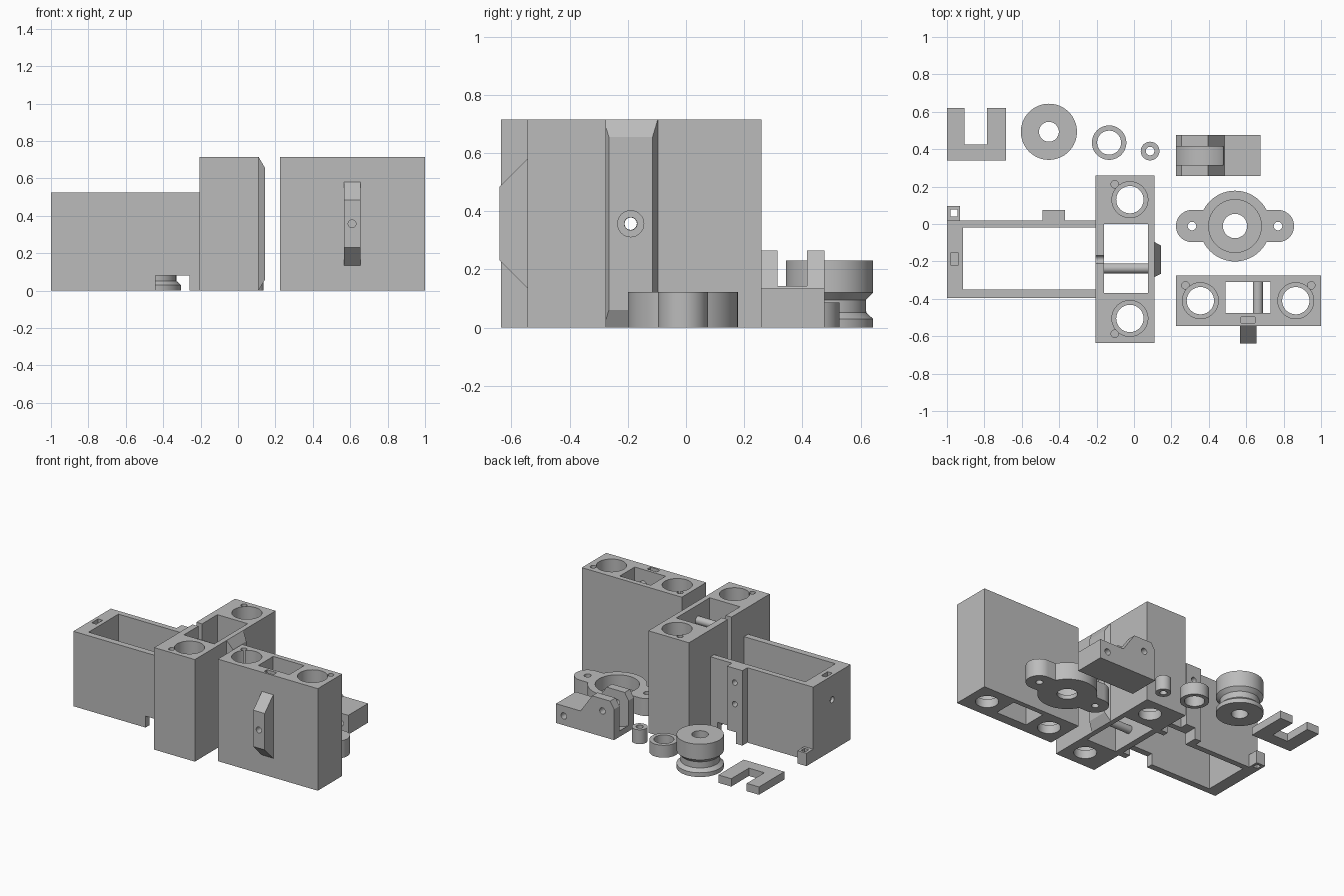
import bpy, bmesh, math
from mathutils import Matrix, Vector

if "Cube" in bpy.data.objects:
    bpy.data.objects.remove(bpy.data.objects["Cube"])

grey = bpy.data.materials.new("plain grey")
grey.diffuse_color = (0.5, 0.5, 0.5, 1)
grey.use_nodes = True
grey.node_tree.nodes["Principled BSDF"].inputs["Base Color"].default_value = grey.diffuse_color


def finish(name, bm):
    bmesh.ops.recalc_face_normals(bm, faces=bm.faces[:])
    me = bpy.data.meshes.new(name)
    bm.to_mesh(me)
    bm.free()
    me.materials.append(grey)
    ob = bpy.data.objects.new(name, me)
    bpy.context.collection.objects.link(ob)
    return ob


def box(name, x0, x1, y0, y1, z0, z1):
    bm = bmesh.new()
    bmesh.ops.create_cube(bm, size=1)
    for v in bm.verts:
        v.co = Vector(((x0 + x1) / 2 + v.co.x * (x1 - x0),
                       (y0 + y1) / 2 + v.co.y * (y1 - y0),
                       (z0 + z1) / 2 + v.co.z * (z1 - z0)))
    return finish(name, bm)


def rod(name, axis, centre, r, a, b, n=48):
    """Cylinder along an axis from a to b; centre holds the other two coordinates."""
    bm = bmesh.new()
    bmesh.ops.create_cone(bm, cap_ends=True, segments=n, radius1=r, radius2=r, depth=b - a)
    m = (a + b) / 2
    u, v = centre
    if axis == 'x':
        mat = Matrix.Translation((m, u, v)) @ Matrix.Rotation(math.pi / 2, 4, 'Y')
    elif axis == 'y':
        mat = Matrix.Translation((u, m, v)) @ Matrix.Rotation(math.pi / 2, 4, 'X')
    else:
        mat = Matrix.Translation((u, v, m))
    bm.transform(mat)
    return finish(name, bm)


def prism(name, pts, to3d, a, b):
    """Extrude a profile from a to b, with to3d mapping (u, v, t) to a point."""
    bm = bmesh.new()
    lo = [bm.verts.new(to3d(u, v, a)) for u, v in pts]
    hi = [bm.verts.new(to3d(u, v, b)) for u, v in pts]
    bm.faces.new(lo)
    bm.faces.new(hi)
    for i in range(len(pts)):
        j = (i + 1) % len(pts)
        bm.faces.new((lo[i], lo[j], hi[j], hi[i]))
    return finish(name, bm)


def lathe(name, x, y, pts, n=64):
    """Closed ring turned from (radius, height) points."""
    bm = bmesh.new()
    rings = [[bm.verts.new((x + r * math.cos(2 * math.pi * k / n),
                            y + r * math.sin(2 * math.pi * k / n), z))
              for k in range(n)] for r, z in pts]
    for i in range(len(rings)):
        p, q = rings[i], rings[(i + 1) % len(rings)]
        for k in range(n):
            bm.faces.new((p[k], p[(k + 1) % n], q[(k + 1) % n], q[k]))
    return finish(name, bm)


def combine(ob, others, op='DIFFERENCE'):
    for c in others:
        m = ob.modifiers.new("cut", 'BOOLEAN')
        m.operation, m.object, m.solver = op, c, 'EXACT'
    dg = bpy.context.evaluated_depsgraph_get()
    me = bpy.data.meshes.new_from_object(ob.evaluated_get(dg))
    ob.modifiers.clear()
    ob.data = me
    for c in others:
        bpy.data.objects.remove(c)
    return ob


H = 0.715    # block height
HZ = 0.357   # adjusting screw height

# Open motor box with back plate, lug and screw holes
motor_box = box("motor_box", -1, -0.205, -0.395, 0.02, 0, 0.525)
combine(motor_box, [box("plate", -0.49, -0.37, 0.0, 0.075, 0, 0.525),
                    box("lug", -1, -0.93, 0.0, 0.095, 0, 0.09)], 'UNION')
combine(motor_box, [
    box("cavity", -0.913, -0.1, -0.35, -0.02, -0.1, 1),
    box("notch", -0.44, -0.26, -0.5, 0.2, -0.1, 0.08),
    box("lug_hole", -0.98, -0.945, 0.04, 0.078, -0.1, 0.2),
    box("nut_slot", -0.978, -0.942, -0.223, -0.152, 0.31, 1),
    rod("screw", 'x', (-0.19, HZ), 0.022, -1.1, -0.85, 24),
    rod("upper", 'y', (-0.43, 0.425), 0.019, -0.1, 0.2, 24),
    rod("lower", 'y', (-0.43, 0.275), 0.019, -0.1, 0.2, 24)])


def block_cutters(bearings, pins):
    """Stepped bearing bores and blind pin holes."""
    out = []
    for c in bearings:
        out += [rod("seat", 'z', c, 0.096, 0.06, 1, 64), rod("bore", 'z', c, 0.073, -0.1, 0.5, 64)]
    return out + [rod("pin", 'z', c, 0.02, 0.5, 1, 24) for c in pins]


# Middle block with bevelled pad on its right side
middle = box("middle_block", -0.205, 0.11, -0.635, 0.26, 0, H)
combine(middle, block_cutters([(-0.022, 0.13), (-0.022, -0.505)], [(-0.103, 0.213), (-0.103, -0.587)])
        + [box("window", -0.16, 0.075, -0.37, 0.0, -0.1, 1),
           box("slot", -0.3, -0.13, -0.211, -0.169, HZ, 1),
           rod("screw", 'x', (-0.19, HZ), 0.021, -0.3, 0.3, 32)])
bm = bmesh.new()
bmesh.ops.create_cube(bm, size=1)
for v in bm.verts:
    outer = v.co.x > 0
    v.co = Vector((0.145 if outer else 0.11,
                   -0.19 + math.copysign(0.075 if outer else 0.093, v.co.y),
                   H / 2 + math.copysign(0.297 if outer else H / 2, v.co.z)))
pad = finish("guide_pad", bm)
combine(pad, [rod("screw", 'x', (-0.19, HZ), 0.022, 0, 0.3, 32),
              rod("sink", 'x', (-0.19, HZ), 0.045, 0.125, 0.3, 32)])

# Right block with front wedge
right = box("right_block", 0.225, 1, -0.545, -0.275, 0, H)
combine(right, block_cutters([(0.355, -0.41), (0.865, -0.41)], [(0.275, -0.328), (0.948, -0.328)])
        + [box("window", 0.49, 0.73, -0.475, -0.31, -0.1, 1),
           box("nut_slot", 0.572, 0.648, -0.53, -0.496, 0.31, 1),
           rod("screw", 'y', (0.61, HZ), 0.021, -0.7, -0.4, 24)])
wedge = prism("front_wedge", [(-0.545, 0.135), (-0.64, 0.23), (-0.64, 0.485), (-0.545, 0.58)],
              lambda u, v, t: (t, u, v), 0.567, 0.655)
combine(wedge, [rod("screw", 'y', (0.61, HZ), 0.021, -0.7, -0.4, 24)])

# Cross bars inside the windows
for label, z in (("lower", 0.1), ("upper", 0.61)):
    rod("middle_bar_" + label, 'x', (-0.237, z), 0.027, -0.165, 0.08, 32)
    rod("right_bar_" + label, 'y', (0.662, z), 0.027, -0.48, -0.305, 32)

# U-shaped spacer
prism("u_spacer", [(-1, 0.34), (-0.685, 0.34), (-0.685, 0.62), (-0.785, 0.62),
                   (-0.785, 0.425), (-0.905, 0.425), (-0.905, 0.62), (-1, 0.62)],
      lambda u, v, t: (u, v, t), 0, 0.055)

# Grooved pulley, ring and bush
lathe("pulley", -0.455, 0.493, [(0.053, 0), (0.15, 0), (0.15, 0.03), (0.125, 0.052), (0.125, 0.095),
                                (0.15, 0.12), (0.15, 0.23), (0.053, 0.23)])
lathe("ring", -0.133, 0.435, [(0.064, 0), (0.092, 0), (0.092, 0.087), (0.064, 0.087)])
lathe("bush", 0.086, 0.39, [(0.023, 0), (0.05, 0), (0.05, 0.1), (0.023, 0.1)], 40)

# Two-eared bearing flange
FX, FY = 0.54, -0.011
flange = rod("flange", 'z', (FX, FY), 0.189, 0, 0.122, 72)
parts = [box("arm", FX - 0.23, FX + 0.23, FY - 0.086, FY + 0.086, 0, 0.122)]
parts += [rod("ear", 'z', (FX + s * 0.23, FY), 0.086, 0, 0.122) for s in (-1, 1)]
combine(flange, parts, 'UNION')
combine(flange, [rod("seat", 'z', (FX, FY), 0.141, 0.03, 0.3, 64), rod("bore", 'z', (FX, FY), 0.065, -0.1, 0.2)]
        + [rod("ear_hole", 'z', (FX + s * 0.23, FY), 0.023, -0.1, 0.3, 24) for s in (-1, 1)])

# Forked idler clamp
clamp = prism("idler_clamp", [(0.225, 0), (0.675, 0), (0.675, 0.135), (0.485, 0.135), (0.395, 0.265),
                              (0.255, 0.265), (0.225, 0.215)], lambda u, v, t: (u, t, v), 0.257, 0.475)
combine(clamp, [rod("wheel_gap", 'y', (0.315, 0.185), 0.17, 0.315, 0.415, 64),
                box("fork_gap", 0.1, 0.48, 0.315, 0.415, 0.185, 0.4),
                rod("axle", 'y', (0.315, 0.18), 0.022, 0.2, 0.6, 24),
                rod("pivot", 'y', (0.615, 0.065), 0.022, 0.2, 0.6, 24)])

# Smooth round surfaces, crisp edges
bpy.ops.object.select_all(action='SELECT')
bpy.context.view_layer.objects.active = flange
bpy.ops.object.shade_smooth_by_angle(angle=math.radians(25))
